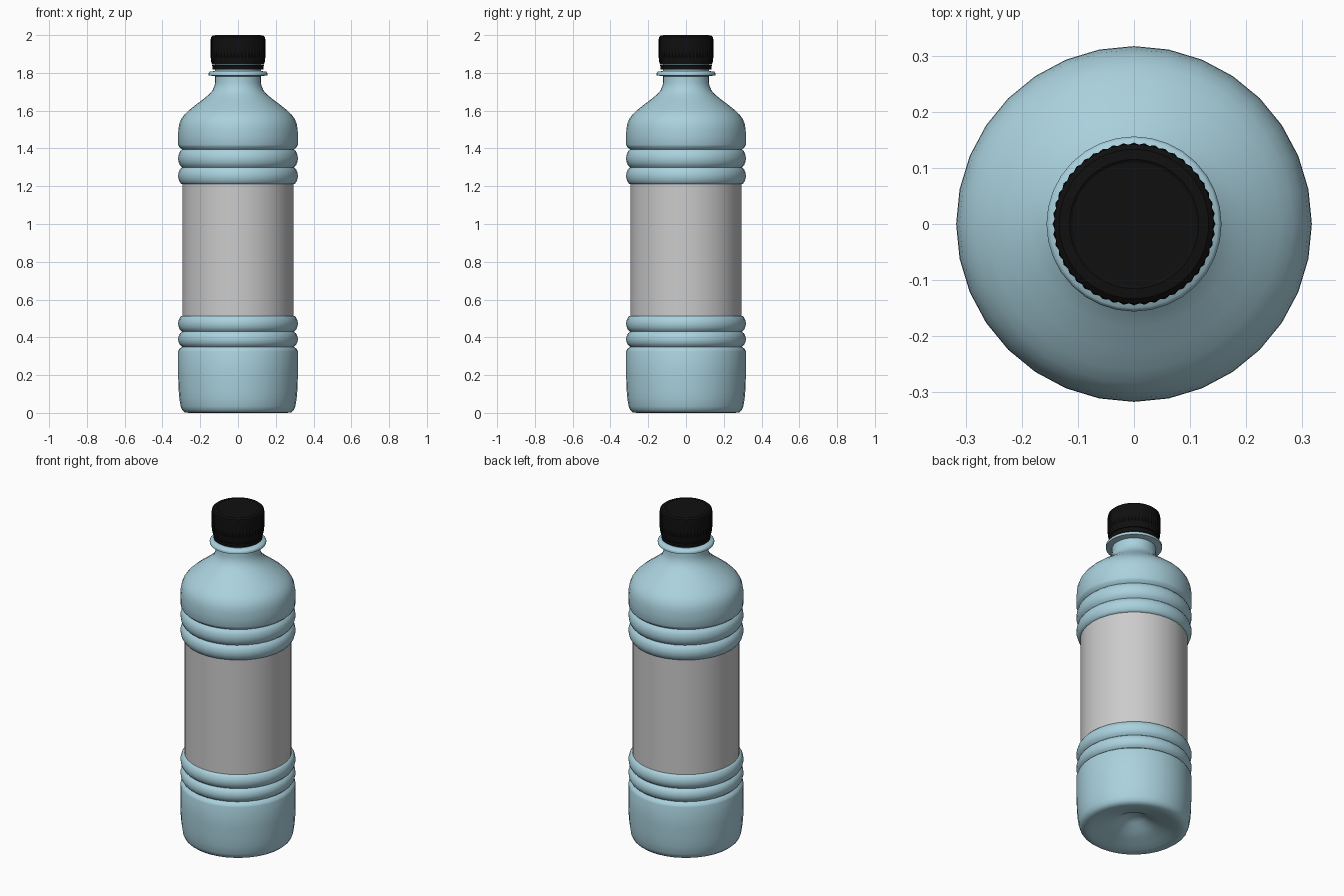
import bpy, bmesh, math

if "Cube" in bpy.data.objects:
    bpy.data.objects.remove(bpy.data.objects["Cube"])


def material(name, rgb):
    m = bpy.data.materials.new(name)
    m.diffuse_color = (*rgb, 1)
    m.use_nodes = True
    m.node_tree.nodes["Principled BSDF"].inputs["Base Color"].default_value = m.diffuse_color
    return m


def lathe(name, profile, sides, mat=None, angle=40, rib=None):
    """Spin (radius, z) points round z; rib(i, z) scales the radius per side."""
    bm = bmesh.new()
    rings = []
    for r, z in profile:
        if r == 0:
            rings.append([bm.verts.new((0, 0, z))] * sides)
            continue
        ring = []
        for i in range(sides):
            a = 2 * math.pi * i / sides
            q = r * (rib(i, z) if rib else 1)
            ring.append(bm.verts.new((q * math.cos(a), q * math.sin(a), z)))
        rings.append(ring)
    for lo, hi in zip(rings, rings[1:]):
        for i in range(sides):
            j = (i + 1) % sides
            bm.faces.new(dict.fromkeys((lo[i], lo[j], hi[j], hi[i])))
    mesh = bpy.data.meshes.new(name)
    bm.to_mesh(mesh)
    bm.free()
    ob = bpy.data.objects.new(name, mesh)
    bpy.context.collection.objects.link(ob)
    if mat:
        mesh.materials.append(mat)
    bpy.context.view_layer.objects.active = ob
    ob.select_set(True)
    bpy.ops.object.shade_smooth_by_angle(angle=math.radians(angle))
    ob.select_set(False)
    return ob


def bulge(z0, z1, low=0.296, high=0.317, n=8):
    """Rounded rib between two grooves."""
    return [(low + (high - low) * math.sin(math.pi * k / n) ** 0.6,
             z0 + (z1 - z0) * k / n) for k in range(n)]


blue = material("blue_plastic", (0.40, 0.64, 0.73))
black = material("black_plastic", (0.005, 0.005, 0.005))

# lower bottle: dimpled base, plain wall, two ribs
base = [(0, 0.09), (0.03, 0.088), (0.06, 0.075), (0.10, 0.05), (0.15, 0.03),
        (0.20, 0.015), (0.235, 0.004), (0.26, 0), (0.282, 0.003),
        (0.296, 0.015), (0.304, 0.035), (0.311, 0.08), (0.315, 0.13),
        (0.317, 0.20), (0.317, 0.325), (0.312, 0.338)]
lathe("bottle_base", base + bulge(0.35, 0.43) + bulge(0.43, 0.515)
      + [(0.300, 0.513), (0.292, 0.515)], 32, blue, 50)

# label band
lathe("label", [(0.295, 0.51), (0.295, 1.215)], 32)

# upper bottle: two ribs, shoulder, neck, collar, mouth under the cap
shoulder = [(0.296, 1.395), (0.312, 1.408), (0.317, 1.42), (0.317, 1.47),
            (0.316, 1.50), (0.311, 1.53), (0.300, 1.557), (0.283, 1.58),
            (0.260, 1.602), (0.225, 1.63), (0.185, 1.66), (0.155, 1.685),
            (0.135, 1.707), (0.125, 1.73), (0.121, 1.75), (0.121, 1.782),
            (0.155, 1.787), (0.156, 1.798), (0.150, 1.806), (0.122, 1.81),
            (0.122, 1.96)]
lathe("bottle_top", [(0.292, 1.21), (0.300, 1.212)] + bulge(1.21, 1.30)[1:]
      + bulge(1.30, 1.395) + shoulder, 32, blue, 50)

# screw cap with fine grip ribs, and its seal ring
grip = lambda i, z: 0.975 if i % 2 and 1.85 < z < 1.98 else 1
lathe("cap", [(0.118, 1.845), (0.138, 1.845), (0.142, 1.86), (0.145, 1.885),
              (0.145, 1.975), (0.142, 1.99), (0.133, 1.998), (0.115, 2.0),
              (0.110, 1.997), (0, 1.997)], 96, black, 30, grip)
lathe("seal_ring", [(0.118, 1.818), (0.134, 1.818), (0.137, 1.842),
                    (0.118, 1.842)], 48, black, 30)
